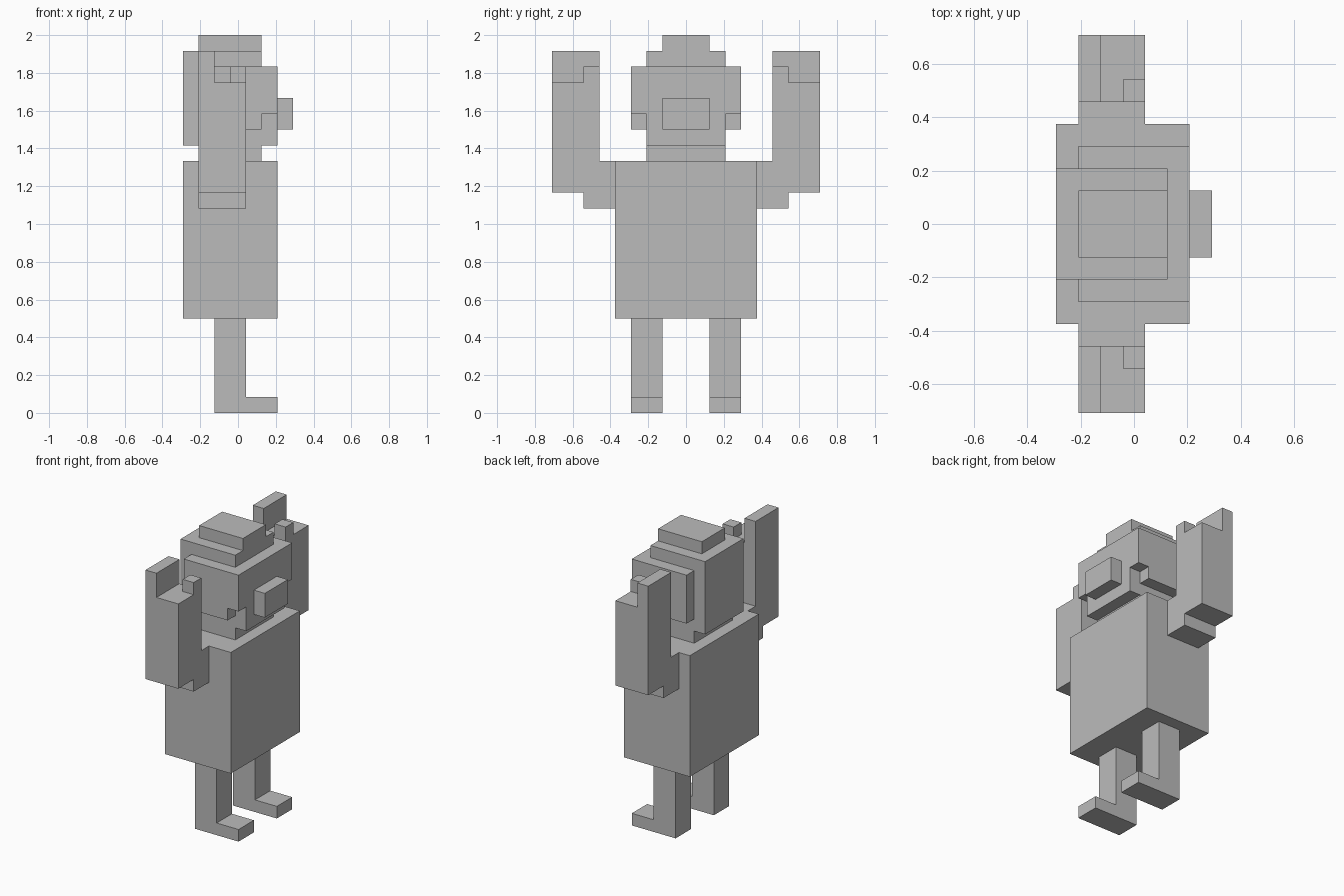
import bpy
import bmesh
from mathutils import Vector

if "Cube" in bpy.data.objects:
    bpy.data.objects.remove(bpy.data.objects["Cube"], do_unlink=True)

UNIT = 1 / 12                      # size of one block
ORIGIN = Vector((3.5, 8.5, 0))     # centre of the block grid
DEPTH = 17                         # blocks across the figure, for mirroring

grey = bpy.data.materials.new("plain grey")
grey.use_nodes = True
grey.diffuse_color = (0.5, 0.5, 0.5, 1)
grey.node_tree.nodes["Principled BSDF"].inputs["Base Color"].default_value = grey.diffuse_color


def block_part(name, boxes):
    """Join boxes ((x0, x1), (y0, y1), (z0, z1)) into one outer skin."""
    cells = {(x, y, z) for bx, by, bz in boxes
             for x in range(*bx) for y in range(*by) for z in range(*bz)}
    bm = bmesh.new()
    for cell in cells:
        for axis in range(3):
            for side in (0, 1):
                near = list(cell)
                near[axis] += 2 * side - 1
                if tuple(near) in cells:
                    continue
                u, v = Vector(), Vector()
                u[(axis + 1) % 3] = v[(axis + 2) % 3] = 1
                base = Vector(cell)
                base[axis] += side
                ring = [base, base + u, base + u + v, base + v]
                if not side:
                    ring.reverse()
                bm.faces.new([bm.verts.new((p - ORIGIN) * UNIT) for p in ring])
    bmesh.ops.remove_doubles(bm, verts=bm.verts, dist=UNIT / 100)
    bmesh.ops.dissolve_limit(bm, angle_limit=0.01, verts=bm.verts, edges=bm.edges)
    mesh = bpy.data.meshes.new(name)
    bm.to_mesh(mesh)
    bm.free()
    mesh.materials.append(grey)
    bpy.context.collection.objects.link(bpy.data.objects.new(name, mesh))


def block_pair(name, boxes):
    """Build a left part and its mirrored right twin."""
    block_part("left_" + name, boxes)
    block_part("right_" + name,
               [(bx, (DEPTH - by[1], DEPTH - by[0]), bz) for bx, by, bz in boxes])


# Body
block_part("torso", [((0, 6), (4, 13), (6, 16))])
block_part("neck", [((1, 5), (6, 11), (16, 17))])

# Head with cheeks, back of the skull and stepped crown
block_part("head", [
    ((0, 6), (6, 11), (17, 22)),
    ((1, 6), (5, 12), (19, 22)),
    ((1, 5), (5, 12), (18, 19)),
    ((0, 5), (6, 11), (22, 23)),
    ((1, 5), (7, 10), (23, 24)),
])
block_part("nose", [((6, 7), (7, 10), (18, 20))])

# Raised arms: shoulder, elbow, forearm, fingers, thumb
block_pair("arm", [
    ((1, 4), (13, 14), (13, 16)),
    ((1, 4), (13, 15), (13, 14)),
    ((1, 4), (14, 17), (14, 21)),
    ((1, 2), (14, 17), (21, 23)),
    ((3, 4), (14, 15), (21, 22)),
])

# Legs with feet
block_pair("leg", [
    ((2, 4), (10, 12), (0, 6)),
    ((2, 6), (10, 12), (0, 1)),
])
